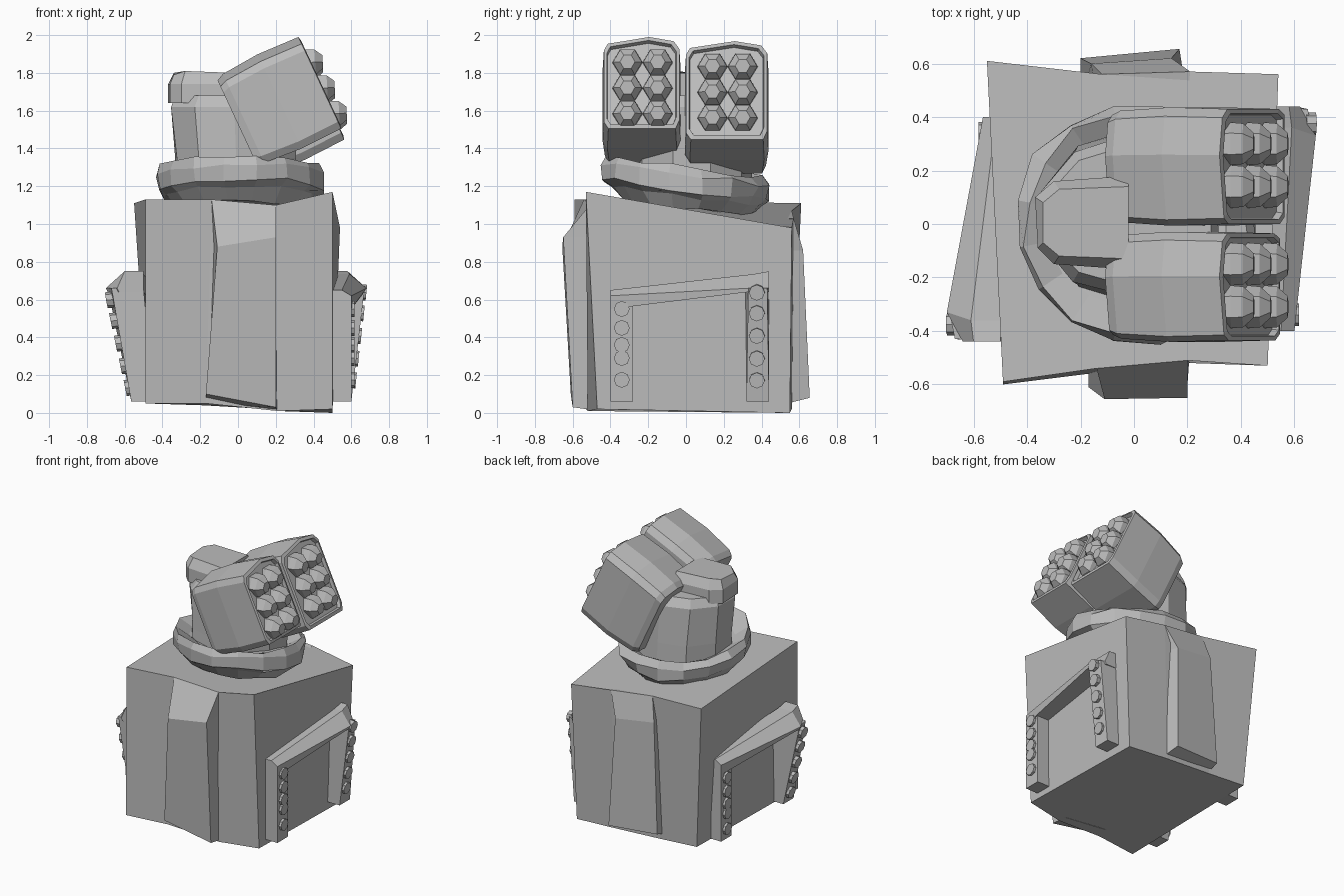
import bpy, bmesh, math, random
from mathutils import Vector, Matrix

if "Cube" in bpy.data.objects:
    bpy.data.objects.remove(bpy.data.objects["Cube"])

random.seed(4)
grey = bpy.data.materials.new("stone_grey")
grey.diffuse_color = (0.5, 0.5, 0.5, 1)
grey.use_nodes = True
grey.node_tree.nodes["Principled BSDF"].inputs["Base Color"].default_value = grey.diffuse_color


def lean(p):
    """Left door frame: half turn, set closer, with a stronger lean."""
    x, y, z = p
    x += -.035 + (.055 * min(1, max(0, (z - .06) / .55)) if y > .2 else 0)
    return (-x, -y, z)


def loft(name, rings, turn=False):
    """Skin a stack of equal-length point rings and cap both ends."""
    bm = bmesh.new()
    rows = [[bm.verts.new(lean(p) if turn else p) for p in ring] for ring in rings]
    n = len(rows[0])
    for a, b in zip(rows, rows[1:]):
        for i in range(n):
            j = (i + 1) % n
            bm.faces.new((a[i], a[j], b[j], b[i]))
    bm.faces.new(rows[0][::-1])
    bm.faces.new(rows[-1])
    bmesh.ops.recalc_face_normals(bm, faces=bm.faces)
    me = bpy.data.meshes.new(name)
    bm.to_mesh(me)
    bm.free()
    me.materials.append(grey)
    ob = bpy.data.objects.new(name, me)
    bpy.context.collection.objects.link(ob)
    return ob


def disc(center, r, n, wobble=0.0, ry=None):
    """Polygon ring in the horizontal plane."""
    pts = []
    for i in range(n):
        a = 2 * math.pi * (i + 0.5) / n
        k = 1 + random.uniform(-wobble, wobble)
        pts.append(Vector(center) + Vector((r * k * math.cos(a), (ry or r) * k * math.sin(a), 0)))
    return pts


def peg(name, center, profile, n, pitch=0.0, turn=False):
    """Polygon stud along +x; profile is (distance, radius)."""
    rot = Matrix.Rotation(-pitch, 3, 'Y')
    rings = []
    for d, r in profile:
        rings.append([Vector(center) + rot @ Vector((d, r * math.cos(2 * math.pi * i / n),
                      r * math.sin(2 * math.pi * i / n))) for i in range(n)])
    loft(name, rings, turn)


# crooked base block, edges dip where the pillars meet the top
loft("base_block", [
    [(-.49, -.60, .05), (-.17, -.56, .05), (.21, -.52, .01), (.50, -.47, .02),
     (.50, .55, .0), (.18, .56, .02), (-.18, .56, .04), (-.48, .56, .06)],
    [(-.49, -.59, 1.13), (-.14, -.54, 1.13), (.20, -.51, 1.10), (.50, -.53, 1.17),
     (.54, .56, .98), (.21, .57, 1.03), (-.12, .56, 1.07), (-.55, .61, 1.11)]])

# front and back pillars
loft("front_pillar", [
    [(-.17, -.61, .10), (.20, -.60, .03), (.21, -.46, .01), (-.17, -.46, .05)],
    [(-.11, -.655, .88), (.20, -.65, .93), (.20, -.46, .93), (-.14, -.46, .88)],
    [(-.14, -.54, 1.13), (.20, -.51, 1.10), (.20, -.46, 1.09), (-.14, -.46, 1.12)]])
loft("back_pillar", [
    [(-.20, .62, .10), (.17, .655, .08), (.20, .46, .03), (-.20, .46, .05)],
    [(-.16, .60, .90), (.14, .62, .86), (.20, .46, .86), (-.14, .46, .90)],
    [(-.12, .56, 1.07), (.21, .57, 1.03), (.20, .46, 1.02), (-.12, .46, 1.06)]])

# side door frames, the left one is the right one turned half round
for side, turn in (("right", False), ("left", True)):
    loft(side + "_straight_leg", [
        [(.47, -.40, .06), (.60, -.40, .06), (.60, -.28, .06), (.47, -.28, .06)],
        [(.47, -.40, .60), (.60, -.40, .60), (.60, -.28, .60), (.47, -.28, .60)]], turn)
    loft(side + "_leaning_leg", [
        [(.48, .32, .06), (.60, .32, .06), (.60, .44, .06), (.48, .44, .06)],
        [(.48, .31, .66), (.67, .33, .66), (.65, .43, .66), (.48, .44, .66)]], turn)
    loft(side + "_lintel", [
        [(.47, -.40, .55), (.60, -.40, .55), (.60, -.40, .62), (.55, -.40, .65), (.47, -.40, .65)],
        [(.48, .33, .64), (.67, .33, .64), (.68, .33, .66), (.59, .36, .735), (.48, .36, .735)],
        [(.48, .44, .64), (.61, .44, .64), (.62, .44, .66), (.58, .44, .75), (.48, .44, .75)]], turn)
    drop = .04 if turn else 0
    for z in (.55, .45, .36, .29, .175):
        peg(side + "_straight_leg_bolt", (.58, -.34, z - drop),
            [(0, .042), (.037, .042)], 8, 0, turn)
    for z in (.64, .53, .41, .29, .175):
        peg(side + "_leaning_leg_bolt", (.575 + .117 * (z - .06), .375, z - drop),
            [(0, .042), (.037, .042)], 8, -.1, turn)

# lumpy tilted turntable ring
rings = []
for r, z in ((.34, 1.08), (.40, 1.15), (.44, 1.18), (.455, 1.26), (.42, 1.30), (.33, 1.25)):
    ring = disc((.01, 0, z), r, 16, .035)
    for p in ring:
        p.z += -.13 * p.y + random.uniform(-.015, .015)
    rings.append(ring)
loft("turntable_ring", rings)

# turret drum and its cap
loft("turret_drum", [
    disc((-.01, .03, 1.18), .33, 10, .02, .33),
    disc((-.01, .03, 1.35), .335, 10, .02, .32),
    disc((-.02, .03, 1.62), .35, 10, .02, .30),
    disc((-.02, .03, 1.68), .32, 10, .02, .26)])
loft("turret_cap", [
    [(x, y, z) for x, y in ((-.36, -.09), (-.30, -.15), (-.02, -.17), (-.02, .18), (-.30, .16), (-.37, .10))]
    for z in (1.64, 1.74)] + [
    [(-.34, -.07, 1.79), (-.28, -.12, 1.81), (-.02, -.13, 1.80), (-.02, .14, 1.80), (-.28, .13, 1.81), (-.34, .08, 1.80)]])

# two launcher boxes pitched upward, each with six blunt rockets
PITCH = math.radians(25)


def launcher(name, center, half, floor, tubes):
    c, s = math.cos(PITCH), math.sin(PITCH)

    def at(u, y, w):
        return (center[0] + u * c - w * s, center[1] + y, center[2] + u * s + w * c)

    outline = [(-1, floor + .04), (-.88, floor), (.9, floor), (1, floor + .05),
               (1, .21), (.85, .255), (.2, .28), (-.9, .24), (-1, .20)]
    sections = ((-.25, .90), (-.21, .97), (0, 1.03), (.235, 1), (.24, .92), (.215, .90))
    loft(name + "_box", [[at(u, y * half * k, w * k) for y, w in outline] for u, k in sections])
    for y in tubes:
        for w in (.15, 0, -.15):
            peg(name + "_rocket", at(.19, y - center[1], w),
                [(-.03, .07), (.03, .08), (.075, .076), (.115, .04)], 6, .05)


launcher("front_launcher", (.225, -.235, 1.637), .20, -.255, (-.31, -.15))
launcher("back_launcher", (.225, .215, 1.615), .215, -.295, (.14, .30))
